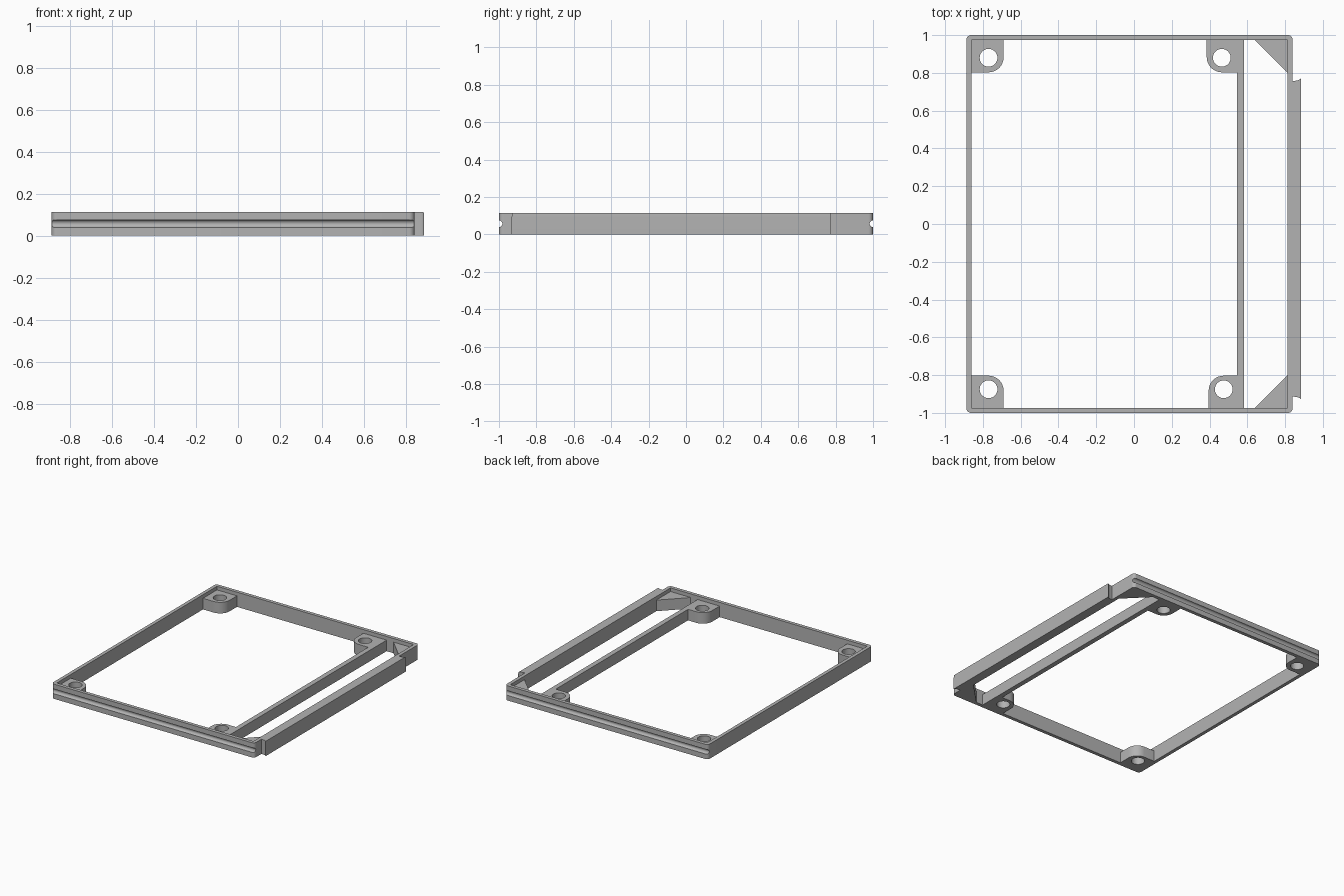
import bpy, bmesh
from math import pi, cos, sin
from mathutils import Matrix

cube = bpy.data.objects.get("Cube")
if cube:
    bpy.data.objects.remove(cube, do_unlink=True)

TOP = 0.113          # frame height
PAD_TOP = 0.085      # height of pads, rib and gussets
WALL = 0.027
LEFT, RIGHT = -0.887, 0.84

grey = bpy.data.materials.new("plain grey")
grey.use_nodes = True
colour = (0.45, 0.45, 0.45, 1)
grey.diffuse_color = colour
grey.node_tree.nodes["Principled BSDF"].inputs["Base Color"].default_value = colour


def finish(name, bm):
    bmesh.ops.recalc_face_normals(bm, faces=bm.faces)
    mesh = bpy.data.meshes.new(name)
    bm.to_mesh(mesh)
    bm.free()
    mesh.materials.append(grey)
    obj = bpy.data.objects.new(name, mesh)
    bpy.context.collection.objects.link(obj)
    return obj


def prism(name, outline, z0, z1):
    bm = bmesh.new()
    base = bm.faces.new([bm.verts.new((x, y, z0)) for x, y in outline])
    up = bmesh.ops.extrude_face_region(bm, geom=[base])["geom"]
    verts = [v for v in up if isinstance(v, bmesh.types.BMVert)]
    bmesh.ops.translate(bm, verts=verts, vec=(0, 0, z1 - z0))
    return finish(name, bm)


def rounded(x0, x1, y0, y1, radii, steps=8):
    """Rectangle outline; radii run anticlockwise from the low x, low y corner."""
    corners = [(x0, y0, 1, 1), (x1, y0, -1, 1), (x1, y1, -1, -1), (x0, y1, 1, -1)]
    points = []
    for i, ((x, y, sx, sy), r) in enumerate(zip(corners, radii)):
        if r == 0:
            points.append((x, y))
            continue
        for k in range(steps + 1):
            a = pi + i * pi / 2 + k * pi / 2 / steps
            points.append((x + sx * r + r * cos(a), y + sy * r + r * sin(a)))
    return points


def cylinder(radius, length, centre, axis="Z"):
    bm = bmesh.new()
    turn = Matrix.Rotation(pi / 2, 4, "Y") if axis == "X" else Matrix()
    bmesh.ops.create_cone(bm, cap_ends=True, segments=32, radius1=radius,
                          radius2=radius, depth=length,
                          matrix=Matrix.Translation(centre) @ turn)
    return finish("cutter", bm)


def modify(obj, kind, **settings):
    mod = obj.modifiers.new(kind, kind)
    for key, value in settings.items():
        setattr(mod, key, value)
    bpy.context.view_layer.objects.active = obj
    bpy.ops.object.modifier_apply(modifier=mod.name)


def cut(obj, cutter):
    modify(obj, "BOOLEAN", operation="DIFFERENCE", solver="EXACT", object=cutter)
    bpy.data.objects.remove(cutter, do_unlink=True)


def smooth(obj):
    bpy.ops.object.select_all(action="DESELECT")
    obj.select_set(True)
    bpy.context.view_layer.objects.active = obj
    bpy.ops.object.shade_smooth_by_angle(angle=pi / 6)


# Outer frame with a long round groove on the front and back
frame = prism("frame", rounded(LEFT, RIGHT, -1, 1, [0.025] * 4), 0, TOP)
cut(frame, prism("cutter", rounded(LEFT + WALL, RIGHT - WALL, -1 + WALL, 1 - WALL,
                                   [0] * 4), -0.1, 0.3))
for side in (-1, 1):
    cut(frame, cylinder(0.018, 3, (0, side, 0.057), "X"))
smooth(frame)

# Screw pads, each with one rounded inner corner and a hole
IN_X, IN_Y = LEFT + WALL, 1 - WALL
pads = [
    ("back_right_pad", IN_X, -0.69, 1, 1, -0.77, 0.88),
    ("back_left_pad", 0.385, 0.583, 1, 0, 0.465, 0.88),
    ("front_right_pad", IN_X, -0.69, -1, 2, -0.77, -0.875),
    ("front_left_pad", 0.395, 0.583, -1, 3, 0.475, -0.875),
]
for name, x0, x1, side, corner, hx, hy in pads:
    radii = [0.08 if i == corner else 0 for i in range(4)]
    y0, y1 = sorted((side * 0.803, side * IN_Y))
    pad = prism(name, rounded(x0, x1, y0, y1, radii), 0, PAD_TOP)
    cut(pad, cylinder(0.047, 0.4, (hx, hy, 0)))
    smooth(pad)

# Inner rib between the two pads
prism("inner_rib", rounded(0.545, 0.583, -0.803, 0.803, [0] * 4), 0, PAD_TOP)

# Triangular corner gussets
for name, side in (("back_gusset", 1), ("front_gusset", -1)):
    x = RIGHT - WALL
    prism(name, [(x - 0.172, side * IN_Y), (x, side * IN_Y), (x, side * 0.8)], 0, PAD_TOP)

# Side lip: flared ends, rounded along the top
DEEP, FLARE = 0.045, 0.018
flare = [(RIGHT + DEEP * sin(a), FLARE * (1 - cos(a)))
         for a in (k * pi / 12 for k in range(7))]
outline = [(x, -0.914 - f) for x, f in flare]
outline += [(x, 0.757 + f) for x, f in reversed(flare)]
lip = prism("side_lip", outline, 0, TOP)
bm = bmesh.new()
bm.from_mesh(lip.data)
edges = [e for e in bm.edges if all(v.co.z > TOP - 0.001 for v in e.verts)
         and all(v.co.x > RIGHT + DEEP - 0.001 for v in e.verts)]
bmesh.ops.bevel(bm, geom=edges, offset=0.026, segments=6, profile=0.5, affect="EDGES")
bm.to_mesh(lip.data)
bm.free()
smooth(lip)
